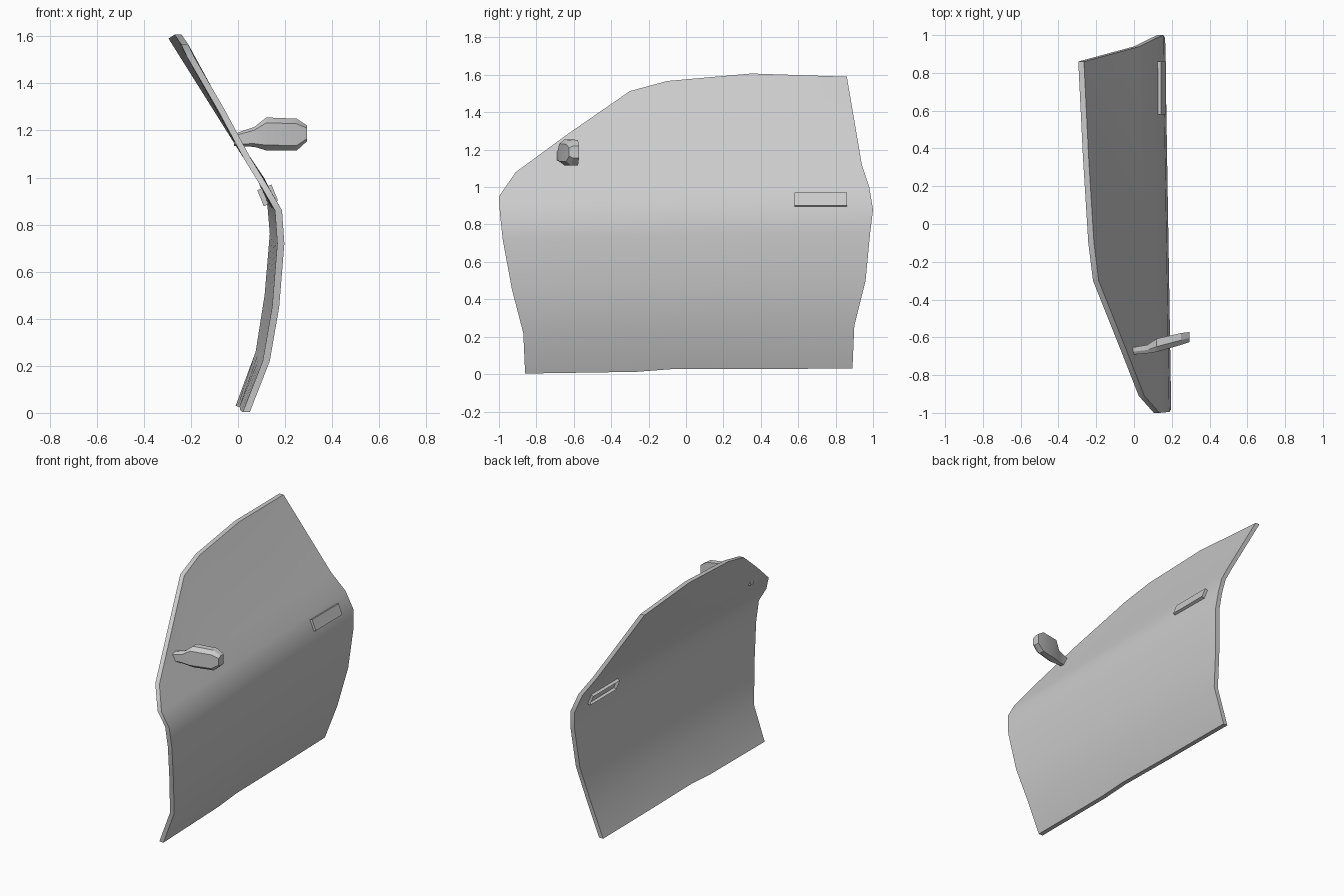
import bpy, bmesh, math
from mathutils import Vector

if "Cube" in bpy.data.objects:
    bpy.data.objects.remove(bpy.data.objects["Cube"])


def finish(name, bm, angle=None):
    bmesh.ops.remove_doubles(bm, verts=bm.verts[:], dist=0.0005)
    bmesh.ops.recalc_face_normals(bm, faces=bm.faces[:])
    me = bpy.data.meshes.new(name)
    bm.to_mesh(me)
    bm.free()
    ob = bpy.data.objects.new(name, me)
    bpy.context.collection.objects.link(ob)
    if angle:
        bpy.ops.object.select_all(action='DESELECT')
        ob.select_set(True)
        bpy.context.view_layer.objects.active = ob
        bpy.ops.object.shade_smooth_by_angle(angle=math.radians(angle))
    return ob


# Door skin: front and rear edge profiles, joined by rows, with a window-line row on top
front = [(.05, -.86, .003), (.135, -.87, .22), (.175, -.93, .45), (.197, -.98, .72),
         (.187, -.995, .86), (.135, -1, .95), (.055, -.91, 1.08)]
rear = [(.02, .89, .03), (.105, .9, .26), (.143, .96, .5), (.165, .985, .76),
        (.155, 1, .88), (.11, .98, 1.0), (.03, .94, 1.12)]
top = [(.055, -.91, 1.08), (-.055, -.63, 1.285), (-.187, -.3, 1.513), (-.212, -.1, 1.567),
       (-.24, .35, 1.607), (-.265, .86, 1.59)]
ts = [0, .17, .34, .45, .71, 1]
thick = Vector((-.03, 0, 0))

rows = [[Vector(f).lerp(Vector(r), t) for t in ts] for f, r in zip(front, rear)]
rows[0][3].z = rows[0][4].z = .027
rows.append([Vector(p) for p in top])
bm = bmesh.new()
outer = [[bm.verts.new(p) for p in row] for row in rows]
inner = [[bm.verts.new(p + thick) for p in row] for row in rows]
nr, nc = len(rows), len(ts)
for g in (outer, inner):
    for i in range(nr - 1):
        for j in range(nc - 1):
            bm.faces.new((g[i][j], g[i][j + 1], g[i + 1][j + 1], g[i + 1][j]))
# rim around the edge of the skin
loop = ([(0, j) for j in range(nc)] + [(i, nc - 1) for i in range(1, nr)]
        + [(nr - 1, j) for j in range(nc - 2, -1, -1)] + [(i, 0) for i in range(nr - 2, 0, -1)])
for a, b in zip(loop, loop[1:] + loop[:1]):
    bm.faces.new((outer[a[0]][a[1]], outer[b[0]][b[1]], inner[b[0]][b[1]], inner[a[0]][a[1]]))
finish("door_panel", bm, 40)

# Door handle: tilted box, open on the inner side
bm = bmesh.new()
bmesh.ops.create_cube(bm, size=1)
bmesh.ops.delete(bm, geom=[f for f in bm.faces if f.normal.x < -.9], context='FACES_ONLY')
handle = finish("door_handle", bm)
handle.scale = (.065, .28, .073)
handle.rotation_euler = (0, math.radians(-(-23)), 0)
handle.rotation_euler.y = math.radians(-22)
handle.location = (.126, .72, .924)

# Wing mirror: six-sided sections lofted outward (x, back y, front y, low z, high z)
sections = [(-.018, -.655, -.692, 1.135, 1.185), (.07, -.64, -.685, 1.13, 1.215),
            (.12, -.607, -.677, 1.115, 1.255), (.25, -.577, -.64, 1.115, 1.25),
            (.294, -.572, -.625, 1.155, 1.22)]
bm = bmesh.new()
rings = []
for x, yb, yf, z0, z1 in sections:
    ym, c = yf * .6 + yb * .4, (z1 - z0) * .16
    rings.append([bm.verts.new((x, y, z)) for y, z in (
        (yb, z0), (ym, z0), (yf, z0 + c), (yf, z1 - c), (ym, z1), (yb, z1))])
for a, b in zip(rings, rings[1:]):
    for k in range(6):
        m = (k + 1) % 6
        bm.faces.new((a[k], a[m], b[m], b[k]))
bm.faces.new(rings[0])
bm.faces.new(rings[-1])
finish("wing_mirror", bm, 25)
